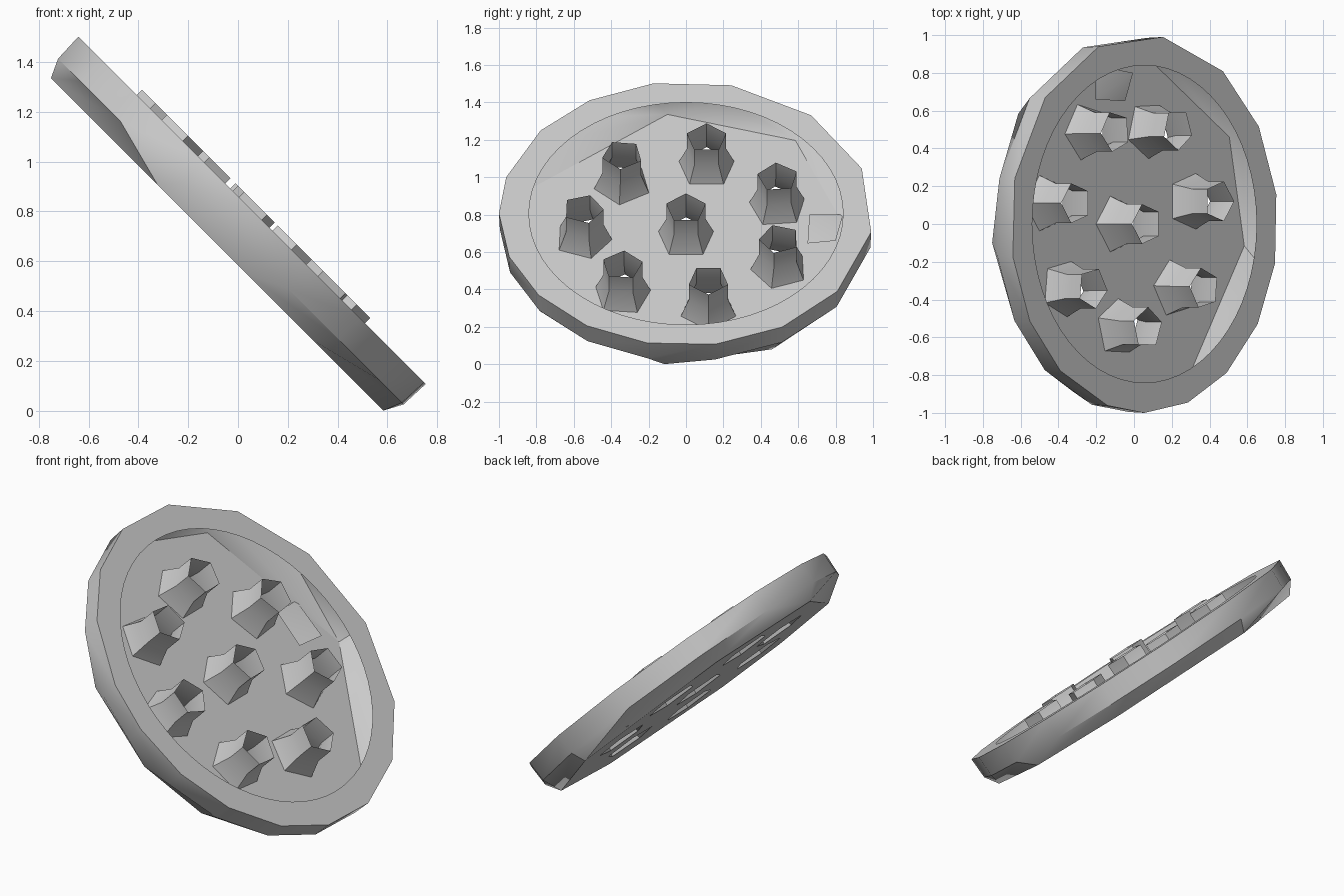
import bpy, bmesh, math
from mathutils import Matrix, Vector

cube = bpy.data.objects.get("Cube")
if cube:
    bpy.data.objects.remove(cube)

grey = bpy.data.materials.new("plain_grey")
grey.use_nodes = True
grey.diffuse_color = (0.6, 0.6, 0.6, 1)
grey.node_tree.nodes["Principled BSDF"].inputs["Base Color"].default_value = (0.6, 0.6, 0.6, 1)

# Disc frame: local x runs along world y, local z is the face normal (tilted 45 degrees)
H = math.sqrt(0.5)
FRAME = Matrix(((0, -H, H, 0.055), (1, 0, 0, 0), (0, H, H, 0.805), (0, 0, 0, 1)))

FLOOR = -0.195      # depth of the back plate below the front flange
LIP = 0.03          # height of tube mouths above the flange
# tube mouth: y, world z, turn in degrees
TUBES = [(0.11, 1.21, 0), (-0.34, 1.12, 30), (0.49, 1.0, 5), (-0.55, 0.83, -20),
         (0, 0.835, 0), (0.5, 0.67, 20), (-0.34, 0.53, -5), (0.12, 0.45, 36)]


def polygon(angles, radius, height, centre=(0, 0)):
    return [Vector((centre[0] + radius * math.cos(math.radians(a)),
                    centre[1] + radius * math.sin(math.radians(a)), height)) for a in angles]


def add_ring(bm, points):
    return [bm.verts.new(p) for p in points]


def loop_edges(bm, ring):
    return [bm.edges.get(p) or bm.edges.new(p) for p in zip(ring, ring[1:] + ring[:1])]


def wall(bm, lower, upper):
    n = len(lower)
    for i in range(n):
        j = (i + 1) % n
        bm.faces.new((lower[i], lower[j], upper[j], upper[i]))


def finish(name, bm):
    bmesh.ops.transform(bm, matrix=FRAME, verts=bm.verts)
    mesh = bpy.data.meshes.new(name)
    bm.to_mesh(mesh)
    bm.free()
    mesh.materials.append(grey)
    obj = bpy.data.objects.new(name, mesh)
    bpy.context.collection.objects.link(obj)
    bpy.ops.object.select_all(action='DESELECT')
    obj.select_set(True)
    bpy.context.view_layer.objects.active = obj
    bpy.ops.object.shade_smooth_by_angle(angle=math.radians(30))
    return obj


def tube_centre(y, z):
    return (y, (z - 0.805) / H - LIP)


def pentagon(turn):
    return [90 + turn + 72 * k for k in range(5)]


# Hollow rim: uneven outer polygon, sides, and a coarser back edge
RIM = [-161, -142, -122, -102, -81, -59, -36, -8, 20, 48, 76, 100, 121, 141, 164, 180]
BACK = [-170, -145, -97, -61, -8, 52, 96, 159]


def nearest(a):
    return min(BACK, key=lambda b: abs((a - b + 180) % 360 - 180))


bm = bmesh.new()
front = add_ring(bm, polygon(RIM, 1.0, 0))
middle = add_ring(bm, polygon(RIM, 0.995, -0.12))
back = add_ring(bm, polygon([nearest(a) for a in RIM], 0.95, FLOOR))
wall(bm, middle, front)
wall(bm, back, middle)
bmesh.ops.remove_doubles(bm, verts=bm.verts, dist=0.0005)
bmesh.ops.recalc_face_normals(bm, faces=bm.faces)
finish("rim_wall", bm)

# Front flange with a round opening
bm = bmesh.new()
edges = loop_edges(bm, add_ring(bm, polygon(RIM, 1.0, 0)))
edges += loop_edges(bm, add_ring(bm, polygon(range(0, 360, 6), 0.84, 0)))
bmesh.ops.triangle_fill(bm, edges=edges, use_beauty=True, normal=(0, 0, 1))
finish("front_flange", bm)

# Back plate pierced below every tube
bm = bmesh.new()
edges = loop_edges(bm, add_ring(bm, polygon(BACK, 0.95, FLOOR)))
for y, z, turn in TUBES:
    edges += loop_edges(bm, add_ring(bm, polygon(pentagon(turn), 0.155, FLOOR, tube_centre(y, z))))
bmesh.ops.triangle_fill(bm, edges=edges, use_beauty=True, normal=(0, 0, 1))
finish("back_plate", bm)

# Five-sided open tubes with flared feet
for k, (y, z, turn) in enumerate(TUBES):
    bm = bmesh.new()
    rings = [add_ring(bm, polygon(pentagon(turn), r, h, tube_centre(y, z)))
             for r, h in ((0.155, FLOOR), (0.11, -0.085), (0.11, LIP))]
    wall(bm, rings[0], rings[1])
    wall(bm, rings[1], rings[2])
    finish(f"tube_{k + 1}", bm)

# Small bent flap lying on the back plate near the edge
bm = bmesh.new()
flap = add_ring(bm, [Vector(p) for p in ((0.65, -0.04, FLOOR + 0.01), (0.8, -0.06, FLOOR + 0.05),
                                         (0.84, 0.18, FLOOR + 0.01), (0.66, 0.18, FLOOR + 0.01))])
bm.faces.new((flap[0], flap[1], flap[3]))
bm.faces.new((flap[1], flap[2], flap[3]))
finish("loose_flap", bm)
